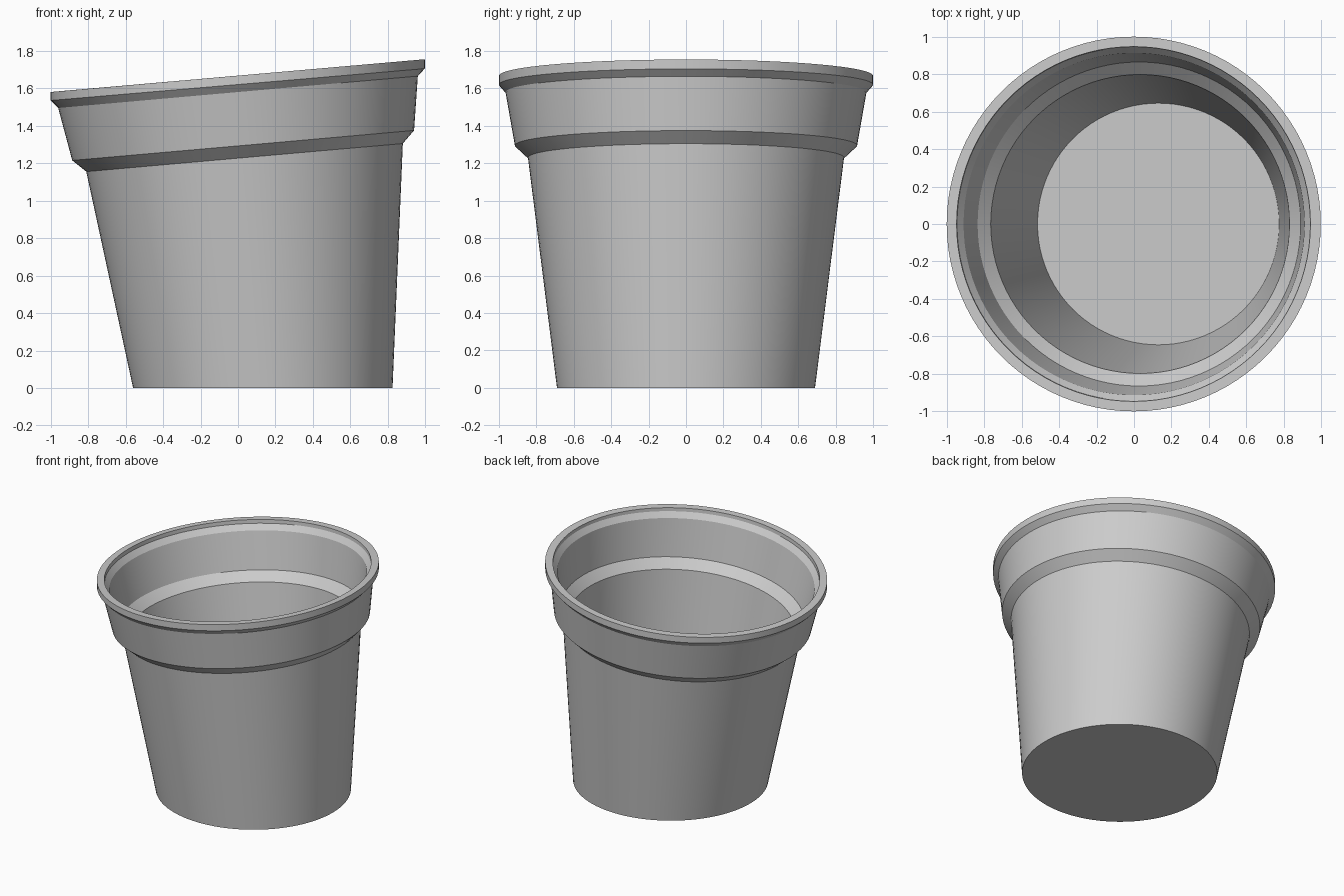
import bpy
import bmesh
from math import cos, sin, pi, radians

if "Cube" in bpy.data.objects:
    bpy.data.objects.remove(bpy.data.objects["Cube"], do_unlink=True)

SEGMENTS = 96

# One plain grey for the whole pot
grey = bpy.data.materials.new("plain_grey")
grey.use_nodes = True
grey.diffuse_color = (0.6, 0.6, 0.6, 1)
grey.node_tree.nodes["Principled BSDF"].inputs["Base Color"].default_value = (0.6, 0.6, 0.6, 1)

# Tilted rings: x left, x right, z left, z right, half depth in y
outer = [
    (-0.56, 0.825, 0.0, 0.0, 0.69),       # base
    (-0.81, 0.88, 1.155, 1.305, 0.845),   # step, lower edge
    (-0.885, 0.94, 1.215, 1.375, 0.915),  # step, upper edge
    (-0.96, 0.96, 1.495, 1.665, 0.965),   # under the lip
    (-1.0, 0.997, 1.535, 1.705, 1.0),     # lip, lower edge
    (-1.0, 0.997, 1.58, 1.755, 1.0),      # lip, upper edge
]
inner = [
    (-0.947, 0.942, 1.585, 1.75, 0.947),  # rim, inner edge
    (-0.945, 0.94, 1.555, 1.725, 0.945),  # foot of the lip
    (-0.91, 0.91, 1.515, 1.685, 0.913),   # top of the upper wall
    (-0.835, 0.89, 1.24, 1.395, 0.865),   # ledge, outer edge
    (-0.765, 0.83, 1.18, 1.325, 0.798),   # ledge, inner edge
    (-0.515, 0.775, 0.05, 0.05, 0.645),   # floor
]


def add_ring(bm, x0, x1, z0, z1, depth):
    """Ellipse of vertices whose height runs evenly from left to right."""
    cx, rx = (x0 + x1) / 2, (x1 - x0) / 2
    cz, rz = (z0 + z1) / 2, (z1 - z0) / 2
    ring = []
    for i in range(SEGMENTS):
        a = 2 * pi * i / SEGMENTS
        ring.append(bm.verts.new((cx + rx * cos(a), depth * sin(a), cz + rz * cos(a))))
    return ring


# Loft the shell up the outside and down the inside
bm = bmesh.new()
rings = [add_ring(bm, *r) for r in outer + inner]
for low, high in zip(rings, rings[1:]):
    for i in range(SEGMENTS):
        j = (i + 1) % SEGMENTS
        bm.faces.new((low[i], low[j], high[j], high[i]))

# Underside and inside floor
bm.faces.new(rings[0][::-1])
bm.faces.new(rings[-1])
bmesh.ops.recalc_face_normals(bm, faces=bm.faces)

mesh = bpy.data.meshes.new("flower_pot")
bm.to_mesh(mesh)
bm.free()
mesh.materials.append(grey)
pot = bpy.data.objects.new("flower_pot", mesh)
bpy.context.collection.objects.link(pot)

# Smooth round walls with crisp ledges
bpy.ops.object.select_all(action="DESELECT")
pot.select_set(True)
bpy.context.view_layer.objects.active = pot
bpy.ops.object.shade_smooth_by_angle(angle=radians(20))
